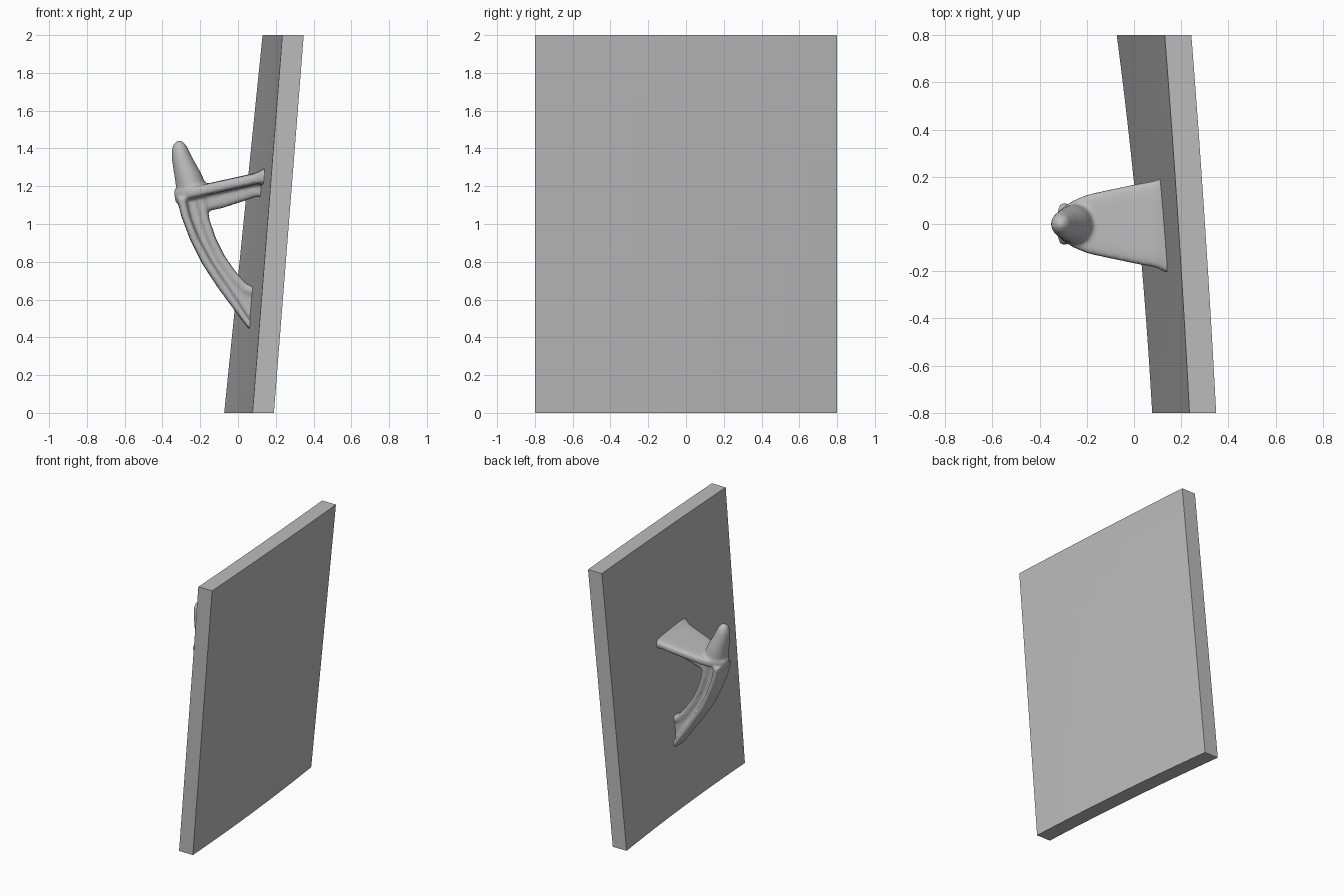
import bpy, bmesh, math
from mathutils import Vector

cube = bpy.data.objects.get("Cube")
if cube:
    bpy.data.objects.remove(cube, do_unlink=True)

grey = bpy.data.materials.new("plain grey")
grey.use_nodes = True
colour = (0.5, 0.5, 0.5, 1)
grey.diffuse_color = colour
grey.node_tree.nodes["Principled BSDF"].inputs["Base Color"].default_value = colour


def make_object(name, bm):
    bmesh.ops.recalc_face_normals(bm, faces=bm.faces)
    mesh = bpy.data.meshes.new(name)
    bm.to_mesh(mesh)
    bm.free()
    mesh.materials.append(grey)
    obj = bpy.data.objects.new(name, mesh)
    bpy.context.collection.objects.link(obj)
    return obj


def loft(bm, stations, power=0.5, sides=24):
    """Skin rounded sections; each spans point a to b in the xz plane, and +-w in y."""
    rings = []
    for (ax, az), (bx, bz), w in stations:
        a, b = Vector((ax, 0, az)), Vector((bx, 0, bz))
        mid, half = (a + b) / 2, (a - b) / 2
        ring = []
        for i in range(sides):
            t = math.tau * i / sides
            c, s = math.cos(t), math.sin(t)
            c = math.copysign(abs(c) ** power, c)
            s = math.copysign(abs(s) ** power, s)
            ring.append(bm.verts.new(mid + half * c + Vector((0, w * s, 0))))
        rings.append(ring)
    for r, q in zip(rings, rings[1:]):
        for i in range(sides):
            j = (i + 1) % sides
            bm.faces.new((r[i], r[j], q[j], q[i]))
    bm.faces.new(rings[0])
    bm.faces.new(rings[-1])


# Leaning, slightly twisted and bowed wall panel
bm = bmesh.new()
bmesh.ops.create_cube(bm, size=1)
bmesh.ops.subdivide_edges(bm, edges=bm.edges[:], cuts=11, use_grid_fill=True)
for v in bm.verts:
    side, y, h = v.co.x + 0.5, v.co.y * 1.6, v.co.z + 0.5
    front = 0.077 + 0.158 * h
    back = -0.073 + 0.203 * h
    f = 0.5 - v.co.y
    bow = (0.015 - 0.01 * h) * (1 - (y / 0.8) ** 2)
    v.co = (back + (front - back) * f + bow + 0.113 * side, y, 2 * h)
panel = make_object("wall_panel", bm)

# Hook parts are lofted together, then fused
bm = bmesh.new()

# Tapering top shelf, rounded at the nose and flared at the panel
shelf = []
for x, w in ((-0.34, 0.025), (-0.325, 0.05), (-0.3, 0.075), (-0.26, 0.1), (-0.2, 0.125),
             (-0.1, 0.147), (0, 0.168), (0.09, 0.185), (0.13, 0.205), (0.17, 0.21)):
    top = 1.217 + (x + 0.15) * 0.22
    flare = max(0, x - 0.09) * 0.3
    shelf.append(((x, top + flare), (x + 0.01, top - 0.06 - flare), w))
loft(bm, shelf, 0.4)

# Rib under the shelf
loft(bm, [((-0.24, 1.17), (-0.2, 1.06), 0.045), ((-0.1, 1.19), (-0.08, 1.085), 0.04),
          ((0.09, 1.23), (0.1, 1.145), 0.04), ((0.16, 1.25), (0.16, 1.13), 0.05)])

# Curved arm: outer and inner edge, with a wide outer flange, web and inner lip
arm = [((-0.325, 1.14), (-0.17, 1.13), 0.09), ((-0.3, 1.04), (-0.15, 1.02), 0.085),
       ((-0.255, 0.92), (-0.115, 0.92), 0.08), ((-0.19, 0.79), (-0.07, 0.83), 0.075),
       ((-0.105, 0.66), (-0.01, 0.745), 0.07), ((-0.02, 0.545), (0.045, 0.685), 0.07),
       ((0.04, 0.465), (0.075, 0.67), 0.075), ((0.1, 0.4), (0.12, 0.66), 0.075)]
outer, web, lip = [], [], []
for a, b, w in arm:
    a, b = Vector(a), Vector(b)
    step = (b - a).normalized() * 0.05
    outer.append((a, a + step, w))
    web.append((a, b, 0.035))
    lip.append((b - step, b, w * 0.65))
for part in (outer, web, lip):
    loft(bm, part)

# Upright horn at the nose
loft(bm, [((-0.32, 1.13), (-0.15, 1.15), 0.085), ((-0.327, 1.19), (-0.165, 1.2), 0.085),
          ((-0.338, 1.26), (-0.195, 1.27), 0.076), ((-0.35, 1.34), (-0.235, 1.34), 0.06),
          ((-0.352, 1.385), (-0.258, 1.385), 0.05), ((-0.343, 1.42), (-0.275, 1.42), 0.037),
          ((-0.325, 1.44), (-0.295, 1.44), 0.015)], 1)
hook = make_object("wall_hook", bm)

fuse = hook.modifiers.new("fuse", 'REMESH')
fuse.mode = 'VOXEL'
fuse.voxel_size = 0.01
fuse.use_smooth_shade = True
soften = hook.modifiers.new("soften", 'SMOOTH')
soften.factor = 0.5
soften.iterations = 5
for p in hook.data.polygons:
    p.use_smooth = True
